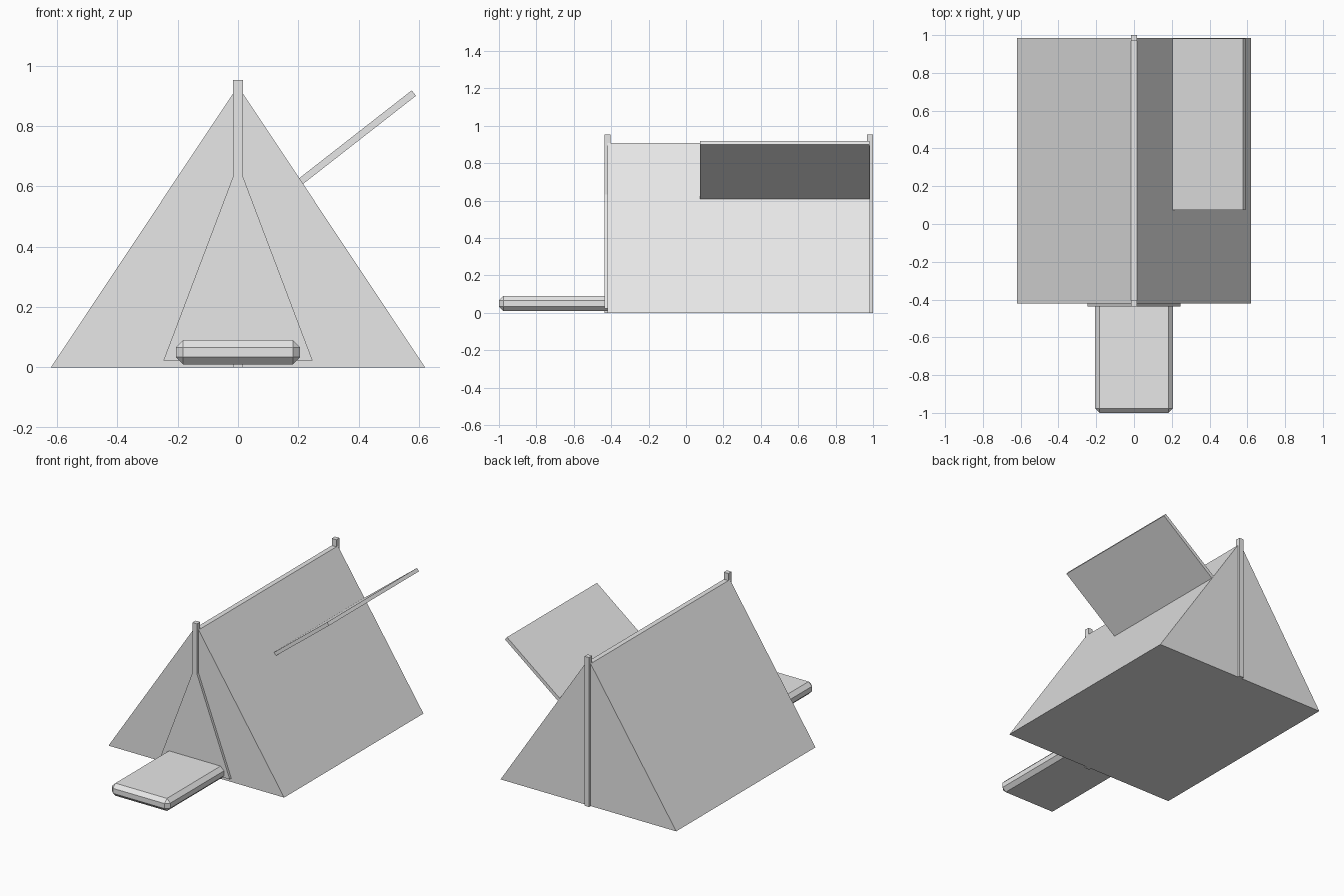
import bpy, bmesh

if "Cube" in bpy.data.objects:
    bpy.data.objects.remove(bpy.data.objects["Cube"], do_unlink=True)

# Single plain canvas colour
canvas = bpy.data.materials.new("light_grey")
canvas.use_nodes = True
GREY = (0.8, 0.8, 0.8, 1)
canvas.diffuse_color = GREY
canvas.node_tree.nodes["Principled BSDF"].inputs["Base Color"].default_value = GREY

FRONT, BACK = -0.42, 0.984      # ends of the tent body
POLE = 0.016                    # half thickness of poles and ridge


def extrude_profile(name, points, y0, y1):
    """Solid made by sweeping an x-z outline from y0 to y1."""
    bm = bmesh.new()
    face = bm.faces.new([bm.verts.new((x, y0, z)) for x, z in points])
    result = bmesh.ops.extrude_face_region(bm, geom=[face])
    moved = [v for v in result["geom"] if isinstance(v, bmesh.types.BMVert)]
    bmesh.ops.translate(bm, verts=moved, vec=(0, y1 - y0, 0))
    bmesh.ops.recalc_face_normals(bm, faces=bm.faces)
    mesh = bpy.data.meshes.new(name)
    bm.to_mesh(mesh)
    bm.free()
    mesh.materials.append(canvas)
    obj = bpy.data.objects.new(name, mesh)
    bpy.context.collection.objects.link(obj)
    return obj


def mirrored(half):
    """Close a right-hand outline with its mirror image."""
    return half + [(-x, z) for x, z in reversed(half)]


# Tent body with a narrow flat ridge
extrude_profile("tent_body", mirrored([(0.62, 0), (POLE, 0.908)]), FRONT, BACK)

# Upright poles, half sunk in the end walls
for name, y in (("front_pole", FRONT), ("back_pole", BACK)):
    extrude_profile(name, mirrored([(POLE, 0), (POLE, 0.953)]), y - POLE, y + POLE)

# Door panel, flush with the front pole
extrude_profile("door_panel", mirrored([(0.247, 0.023), (POLE, 0.633)]),
                FRONT - POLE, FRONT + 0.002)

# Raised window flap on the left slope
extrude_profile("window_flap",
                [(0.216, 0.608), (0.59, 0.90), (0.576, 0.918), (0.202, 0.626)],
                0.075, BACK - 0.002)

# Sleeping mat with chamfered edges, reaching in through the door
mat = extrude_profile("sleeping_mat", mirrored([(0.206, 0.01), (0.206, 0.09)]),
                      -1.0, -0.38)
bevel = mat.modifiers.new("chamfer", "BEVEL")
bevel.width = 0.024
bevel.segments = 1
